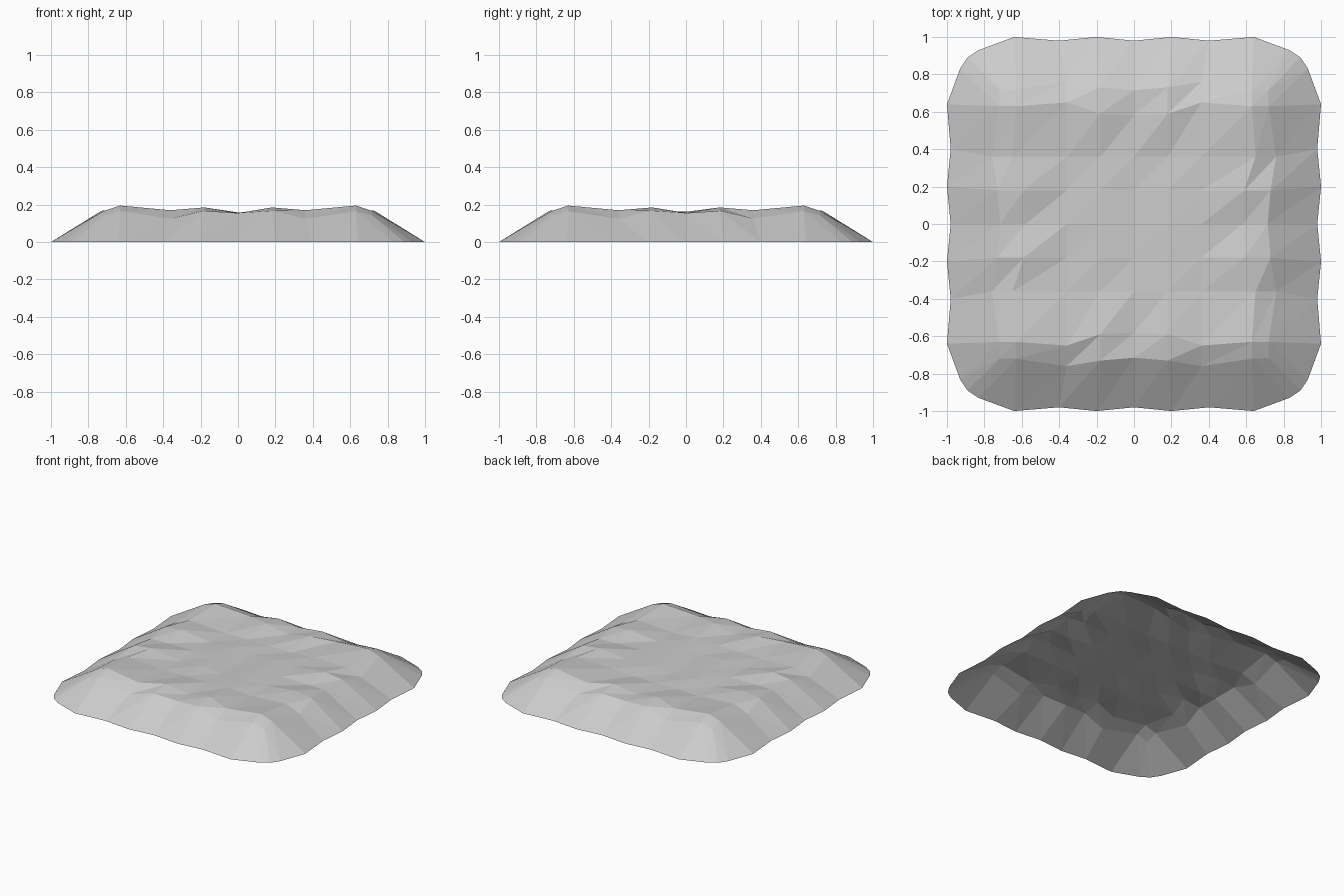
import bpy
import bmesh
import random

cube = bpy.data.objects.get("Cube")
if cube:
    bpy.data.objects.remove(cube)

random.seed(4)
HALF = 5

# Sideways spacing of grid lines, on the top and at the ground rim
TOP_LINE = [0, 0.18, 0.36, 0.63, 0.72]
RIM_LINE = [0, 0.2, 0.4, 0.64, 0.83, 0.89]

# (distance from centre, height) by position along a side, per ring
RINGS = {
    3: [(0.58, 0.155), (0.59, 0.185), (0.65, 0.17), (0.63, 0.195)],
    4: [(0.715, 0.155), (0.73, 0.167), (0.76, 0.125), (0.72, 0.165), (0.72, 0.14)],
    5: [(0.98, 0), (1, 0), (0.98, 0), (1, 0), (0.93, 0), (0.89, 0)],
}


def sign(n):
    return (n > 0) - (n < 0)


def point(i, j):
    """Position of one grid vertex of the mound."""
    ring = max(abs(i), abs(j))
    along = min(abs(i), abs(j))
    if ring < 3:
        wobble = random.uniform(-0.008, 0.008)
        return TOP_LINE[abs(i)] * sign(i), TOP_LINE[abs(j)] * sign(j), 0.158 + wobble
    out, z = RINGS[ring][along]
    side = (RIM_LINE if ring == HALF else TOP_LINE)[along]
    if abs(i) >= abs(j):
        return out * sign(i), side * sign(j), z
    return side * sign(i), out * sign(j), z


# Open faceted shell
bm = bmesh.new()
span = range(-HALF, HALF + 1)
grid = {(i, j): bm.verts.new(point(i, j)) for i in span for j in span}
for i in range(-HALF, HALF):
    for j in range(-HALF, HALF):
        a, b = grid[i, j], grid[i + 1, j]
        c, d = grid[i + 1, j + 1], grid[i, j + 1]
        # Corner blocks are split towards the corner, all others one way
        corner = min(abs(i + 0.5), abs(j + 0.5)) > 3
        if corner and (i + 0.5) * (j + 0.5) < 0:
            triangles = (a, b, d), (b, c, d)
        else:
            triangles = (a, b, c), (a, c, d)
        for tri in triangles:
            bm.faces.new(tri)

mesh = bpy.data.meshes.new("ground_mound")
bm.to_mesh(mesh)
bm.free()

# Plain stone colour
stone = bpy.data.materials.new("light_grey_stone")
stone.use_nodes = True
grey = (0.6, 0.6, 0.6, 1)
stone.diffuse_color = grey
stone.node_tree.nodes["Principled BSDF"].inputs["Base Color"].default_value = grey
mesh.materials.append(stone)

mound = bpy.data.objects.new("ground_mound", mesh)
bpy.context.scene.collection.objects.link(mound)
